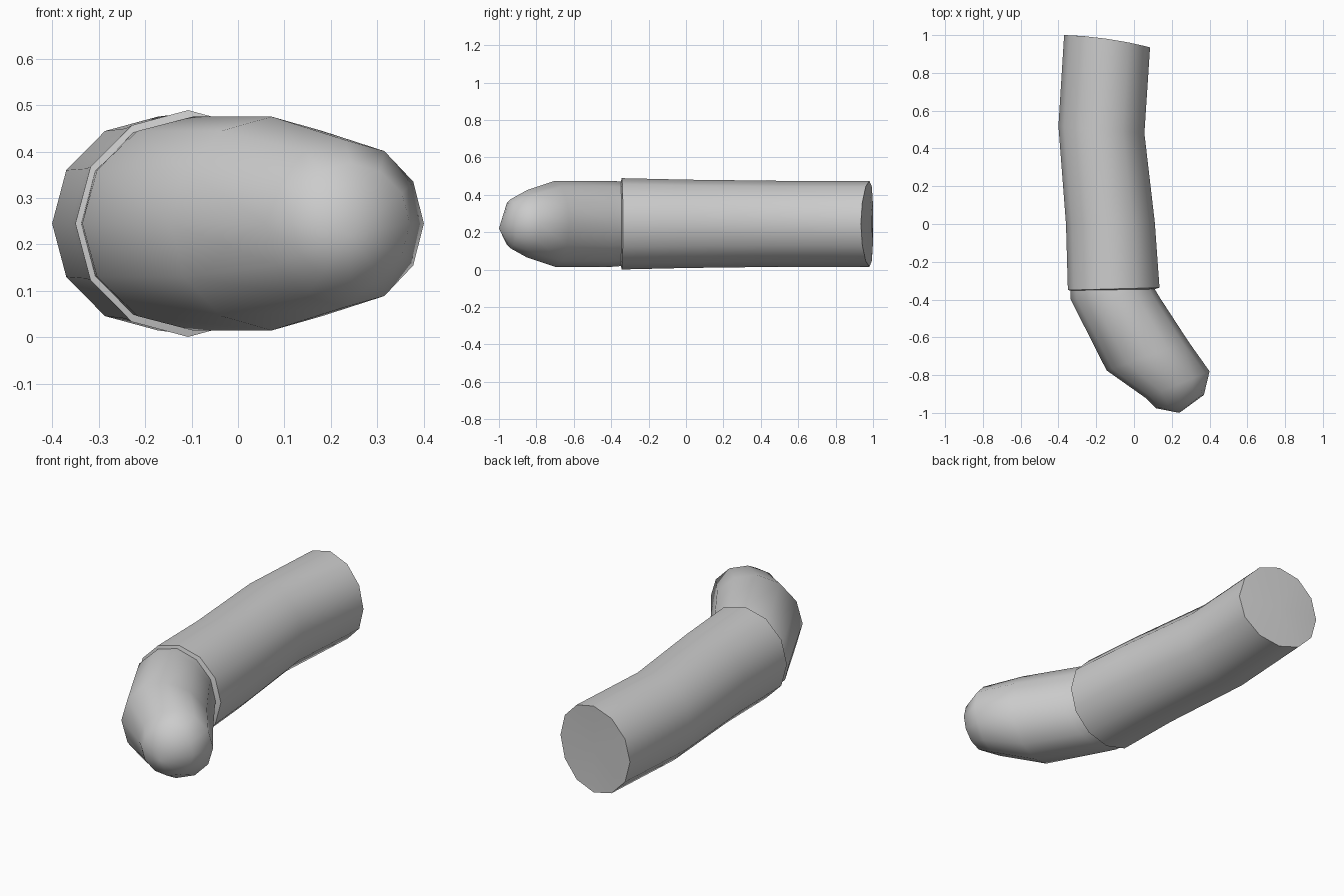
import bpy, bmesh, math
from mathutils import Vector

if "Cube" in bpy.data.objects:
    bpy.data.objects.remove(bpy.data.objects["Cube"])

SIDES = 12
ZC = 0.245


def ring_tube(name, rings, start_tip=None, end_tip=None):
    """Loft 12-sided rings given as (left xy, right xy, half height, y bulge)."""
    bm = bmesh.new()
    loops = []
    for (lx, ly), (rx, ry), h, bulge in rings:
        c = Vector(((lx + rx) / 2, (ly + ry) / 2, ZC))
        u = Vector(((rx - lx) / 2, (ry - ly) / 2, 0))
        loop = []
        for i in range(SIDES):
            a = 2 * math.pi * i / SIDES
            p = c + u * math.cos(a) + Vector((0, bulge * math.sin(a) ** 2, h * math.sin(a)))
            loop.append(bm.verts.new(p))
        loops.append(loop)
    for a, b in zip(loops, loops[1:]):
        for i in range(SIDES):
            j = (i + 1) % SIDES
            bm.faces.new((a[i], a[j], b[j], b[i]))
    for loop, tip in ((loops[0], start_tip), (loops[-1], end_tip)):
        if tip:
            v = bm.verts.new(tip)
            for i in range(SIDES):
                bm.faces.new((loop[i], loop[(i + 1) % SIDES], v))
    bmesh.ops.recalc_face_normals(bm, faces=bm.faces)
    me = bpy.data.meshes.new(name)
    bm.to_mesh(me)
    bm.free()
    ob = bpy.data.objects.new(name, me)
    bpy.context.collection.objects.link(ob)
    bpy.context.view_layer.objects.active = ob
    bpy.ops.object.select_all(action='DESELECT')
    ob.select_set(True)
    bpy.ops.object.shade_smooth_by_angle(angle=math.radians(50))
    return ob


# Long bent sleeve: inset back cap, body, front lip turned inward
ring_tube("sleeve", [
    ((-0.27, 0.995), (-0.01, 0.955), 0.13, 0.0),
    ((-0.37, 1.0), (0.085, 0.935), 0.23, 0.013),
    ((-0.40, 0.52), (0.055, 0.48), 0.23, 0),
    ((-0.36, 0.0), (0.11, 0.01), 0.236, 0),
    ((-0.35, -0.35), (0.135, -0.337), 0.244, 0),
    ((-0.337, -0.352), (0.11, -0.345), 0.226, 0),
], start_tip=(-0.14, 0.975, ZC))

# Short angled end piece with a rounded tip
ring_tube("tip_section", [
    ((-0.337, -0.352), (0.11, -0.345), 0.226, 0),
    ((-0.335, -0.40), (0.14, -0.395), 0.23, 0),
    ((-0.145, -0.775), (0.29, -0.625), 0.23, 0),
    ((0.06, -0.92), (0.40, -0.78), 0.18, 0),
    ((0.115, -0.975), (0.37, -0.905), 0.13, 0),
], end_tip=(0.24, -1.0, 0.22))
